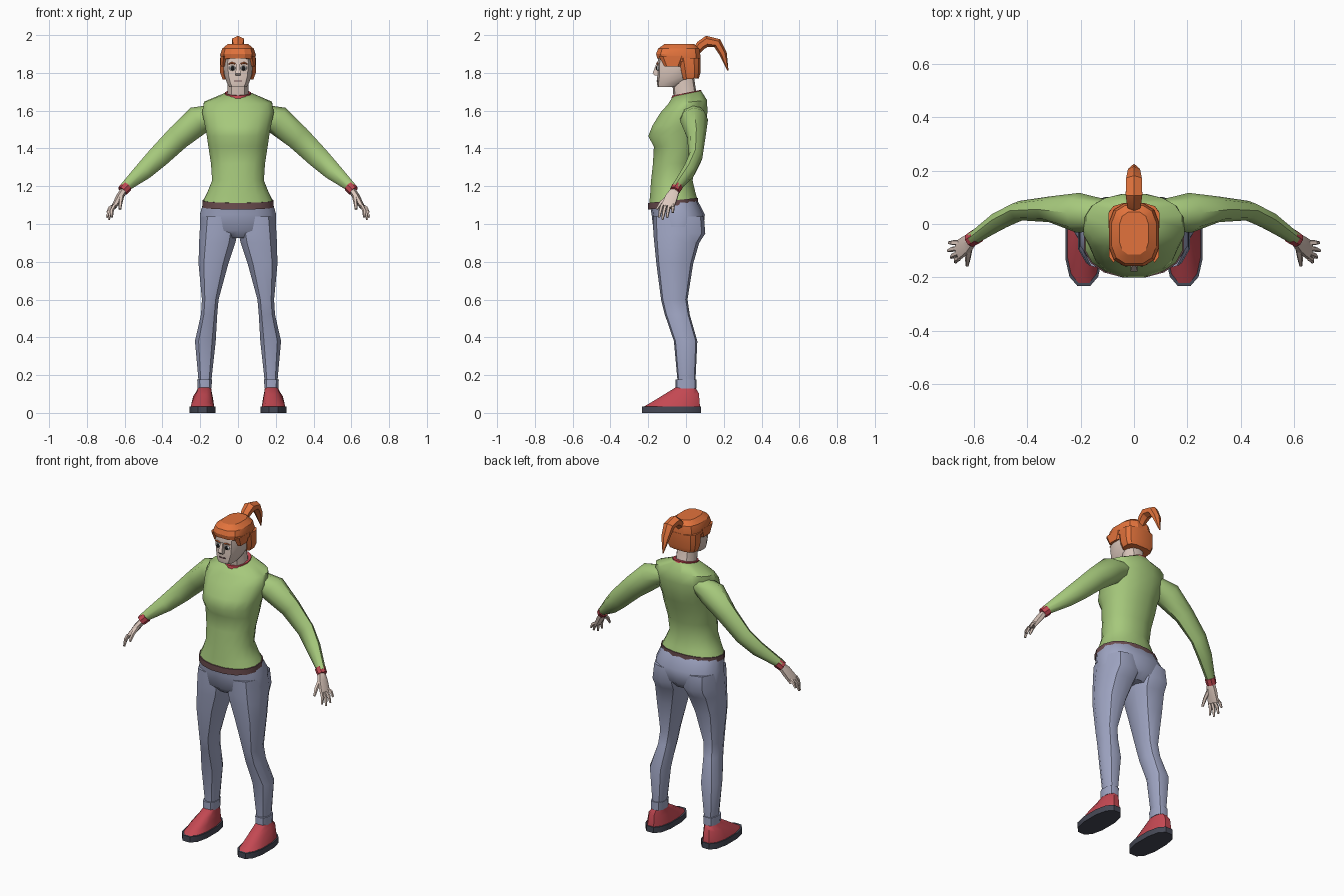
import bpy, bmesh
from math import sin, cos, pi, radians
from mathutils import Vector


def material(name, rgb):
    m = bpy.data.materials.new(name)
    m.diffuse_color = (*rgb, 1)
    return m


GREEN = material("green_knit", (.38, .58, .20))
BLUE = material("blue_denim", (.35, .38, .55))
RED = material("red", (.55, .065, .085))
SOLE = material("dark_rubber", (.06, .065, .09))
BROWN = material("brown_hem", (.15, .075, .08))
SKIN = material("skin", (.72, .58, .51))
HAIR = material("orange_hair", (.76, .17, .045))
WHITE = material("eye_white", (.9, .9, .9))
BLACK = material("black", (.01, .01, .01))


def skin_rings(name, rings, mat, mirror=False, angle=35):
    """Bridge rings of points into a closed, capped skin."""
    bm = bmesh.new()
    loops = [[bm.verts.new(p) for p in r] for r in rings]
    n = len(loops[0])
    for a, b in zip(loops, loops[1:]):
        for i in range(n):
            bm.faces.new((a[i], a[(i + 1) % n], b[(i + 1) % n], b[i]))
    bm.faces.new(loops[0])
    bm.faces.new(loops[-1])
    bmesh.ops.recalc_face_normals(bm, faces=bm.faces)
    me = bpy.data.meshes.new(name)
    bm.to_mesh(me)
    bm.free()
    me.materials.append(mat)
    ob = bpy.data.objects.new(name, me)
    bpy.context.collection.objects.link(ob)
    bpy.ops.object.select_all(action='DESELECT')
    ob.select_set(True)
    bpy.context.view_layer.objects.active = ob
    bpy.ops.object.shade_smooth_by_angle(angle=radians(angle))
    if mirror:
        ob.modifiers.new("mirror", 'MIRROR').use_mirror_merge = False
    return ob


def powc(v, p):
    return (1 if v >= 0 else -1) * abs(v) ** (2 / p)


def loft(name, rings, mat, sides=12, p=2, **kw):
    """Horizontal rings: (x, z, y_front, y_back, half_width[, slope])."""
    out = []
    for x, z, y0, y1, rx, *s in rings:
        cy, ry, slope = (y0 + y1) / 2, (y1 - y0) / 2, s[0] if s else 0
        ring = []
        for i in range(sides):
            a = 2 * pi * (i + .5) / sides
            fit = cos(pi / sides) ** (2 / p)
            dy = ry * powc(sin(a), p) / fit
            dy = max(-ry, min(ry, dy))
            dx = max(-rx, min(rx, rx * powc(cos(a), p) / fit))
            ring.append((x + dx, cy + dy, z + slope * dy))
        out.append(ring)
    return skin_rings(name, out, mat, **kw)


def tube(name, path, mat, ref=(0, 1, 0), sides=8, **kw):
    """Rings square to a path: (x, y, z, half_height, half_width along ref)."""
    pts = [Vector(q[:3]) for q in path]
    out = []
    for i, q in enumerate(path):
        d = (pts[min(i + 1, len(pts) - 1)] - pts[max(i - 1, 0)]).normalized()
        n = Vector(ref).cross(d).normalized()
        b = d.cross(n)
        out.append([pts[i] + n * q[3] * cos(2 * pi * k / sides)
                    + b * q[4] * sin(2 * pi * k / sides) for k in range(sides)])
    return skin_rings(name, out, mat, **kw)


def ball(name, loc, r, mat):
    bpy.ops.mesh.primitive_uv_sphere_add(segments=10, ring_count=6, radius=1, location=loc)
    ob = bpy.context.object
    ob.name, ob.scale = name, r
    ob.data.materials.append(mat)
    bpy.ops.object.shade_smooth()


# Sweater: body, collar, hem, sleeves and cuffs
loft("sweater_body", [
    (0, 1.12, -.195, .06, .185, .1), (0, 1.16, -.19, .05, .165, .05),
    (0, 1.23, -.185, .035, .137), (0, 1.32, -.175, .045, .143), (0, 1.41, -.17, .07, .157),
    (0, 1.465, -.2, .088, .165), (0, 1.52, -.178, .105, .175), (0, 1.59, -.135, .113, .19),
    (0, 1.645, -.095, .112, .18, .1), (0, 1.69, -.07, .08, .07, .2)], GREEN, 16, 2.2, angle=50)
loft("sweater_collar", [(0, 1.675, -.078, .085, .072, .2), (0, 1.695, -.074, .08, .068, .2)],
     RED, 16)
loft("sweater_hem", [(0, 1.09, -.2, .064, .188, .1), (0, 1.125, -.2, .064, .188, .1)],
     BROWN, 16, 2.2)
tube("sleeve", [
    (.12, .035, 1.585, .05, .06), (.21, .042, 1.55, .078, .075), (.318, .055, 1.457, .066, .048),
    (.425, .05, 1.352, .058, .037), (.5, .015, 1.28, .048, .036), (.605, -.055, 1.19, .025, .025)],
     GREEN, mirror=True, angle=50)
tube("sleeve_cuff", [(.588, -.045, 1.2, .031, .03), (.612, -.06, 1.175, .029, .028)],
     RED, mirror=True)

# Hands: palm, four fingers and a thumb
tube("palm", [(.6, -.052, 1.185, .018, .022), (.625, -.075, 1.145, .02, .036),
              (.658, -.098, 1.09, .014, .04)], SKIN, sides=6, mirror=True)
tips = [(.693, -.07, 1.06), (.695, -.1, 1.035), (.684, -.125, 1.023), (.668, -.143, 1.035)]
for k, tip in enumerate(tips):
    root = Vector((.654, -.07 - .019 * k, 1.1))
    mid = root.lerp(Vector(tip), .5) + Vector((.006, 0, .006))
    tube(f"finger_{k + 1}", [(*root, .011, .01), (*mid, .01, .01), (*tip, .006, .006)],
         SKIN, sides=5, mirror=True)
tube("thumb", [(.615, -.08, 1.155, .013, .014), (.622, -.13, 1.115, .011, .011),
               (.625, -.155, 1.078, .007, .007)], SKIN, ref=(1, 0, 0), sides=5, mirror=True)

# Trousers: seat, legs and turn-ups
loft("trouser_seat", [
    (0, .925, -.13, .05, .13), (0, .965, -.172, .09, .2), (0, 1.05, -.182, .1, .202),
    (0, 1.11, -.19, .062, .184, .1)], BLUE, 14, 2.3, angle=40)
loft("trouser_leg", [
    (.1, 1.04, -.175, .095, .095), (.104, .95, -.173, .102, .1), (.11, .9, -.168, .07, .096),
    (.13, .79, -.157, .038, .079), (.147, .6, -.132, .008, .044), (.153, .52, -.112, .02, .043),
    (.173, .38, -.064, .06, .055), (.175, .17, -.045, .05, .034)],
     BLUE, 10, 2.2, mirror=True, angle=40)
loft("turn_up", [(.177, .128, -.055, .055, .037), (.177, .178, -.056, .056, .039)],
     BLUE, 10, 2.4, mirror=True)

# Shoes
loft("shoe_sole", [(.188, 0, -.232, .08, .069), (.188, .035, -.232, .08, .069)],
     SOLE, 12, 2.5, mirror=True)
loft("shoe_upper", [
    (.188, .034, -.222, .074, .062), (.186, .078, -.19, .068, .052, .2),
    (.18, .11, -.115, .057, .04, .14), (.177, .135, -.055, .05, .034)],
     RED, 12, 2.4, mirror=True, angle=45)

# Neck, head and face
loft("neck", [(0, 1.66, -.062, .07, .06), (0, 1.69, -.068, .056, .057),
              (0, 1.79, -.075, .04, .054)], SKIN, 10)
loft("head", [
    (0, 1.724, -.15, -.05, .045), (0, 1.745, -.154, -.01, .058), (0, 1.785, -.152, .045, .072),
    (0, 1.85, -.152, .06, .08), (0, 1.92, -.14, .05, .07)], SKIN, 10, 2.6)
loft("nose", [(0, 1.786, -.166, -.14, .013), (0, 1.797, -.177, -.14, .014),
              (0, 1.85, -.157, -.14, .007)], SKIN, 4)
loft("mouth", [(0, 1.755, -.1555, -.14, .02), (0, 1.761, -.1555, -.14, .02)], BROWN, 4, 4)
for s in (-1, 1):
    ball("eye", (s * .03, -.148, 1.825), (.018, .008, .014), WHITE)
    ball("pupil", (s * .029, -.153, 1.825), (.011, .006, .012), BLACK)
tube("eyebrow", [(.014, -.153, 1.848, .004, .004), (.032, -.153, 1.853, .005, .004),
                 (.05, -.148, 1.847, .003, .004)], HAIR, sides=4, mirror=True)

# Hair: cap, back, temple locks and ponytail
loft("hair_cap", [
    (0, 1.862, -.153, .075, .09, -.13), (0, 1.895, -.158, .077, .094, -.05),
    (0, 1.928, -.148, .07, .084), (0, 1.952, -.115, .045, .055)], HAIR, 12, 2.8, angle=25)
loft("hair_back", [(0, 1.768, -.022, .068, .082, .08), (0, 1.8, -.032, .076, .094),
                   (0, 1.88, -.05, .078, .095)], HAIR, 12, 3.2, angle=25)
loft("temple_lock", [(.079, 1.835, -.115, -.03, .012), (.077, 1.89, -.145, 0, .017)],
     HAIR, 6, 3, mirror=True, angle=25)
tube("ponytail", [
    (0, .055, 1.915, .022, .022), (0, .078, 1.945, .026, .03), (0, .11, 1.967, .03, .036),
    (0, .165, 1.957, .026, .034), (0, .197, 1.9, .02, .026), (0, .222, 1.812, .003, .003)],
     HAIR, ref=(1, 0, 0), sides=6, angle=25)
